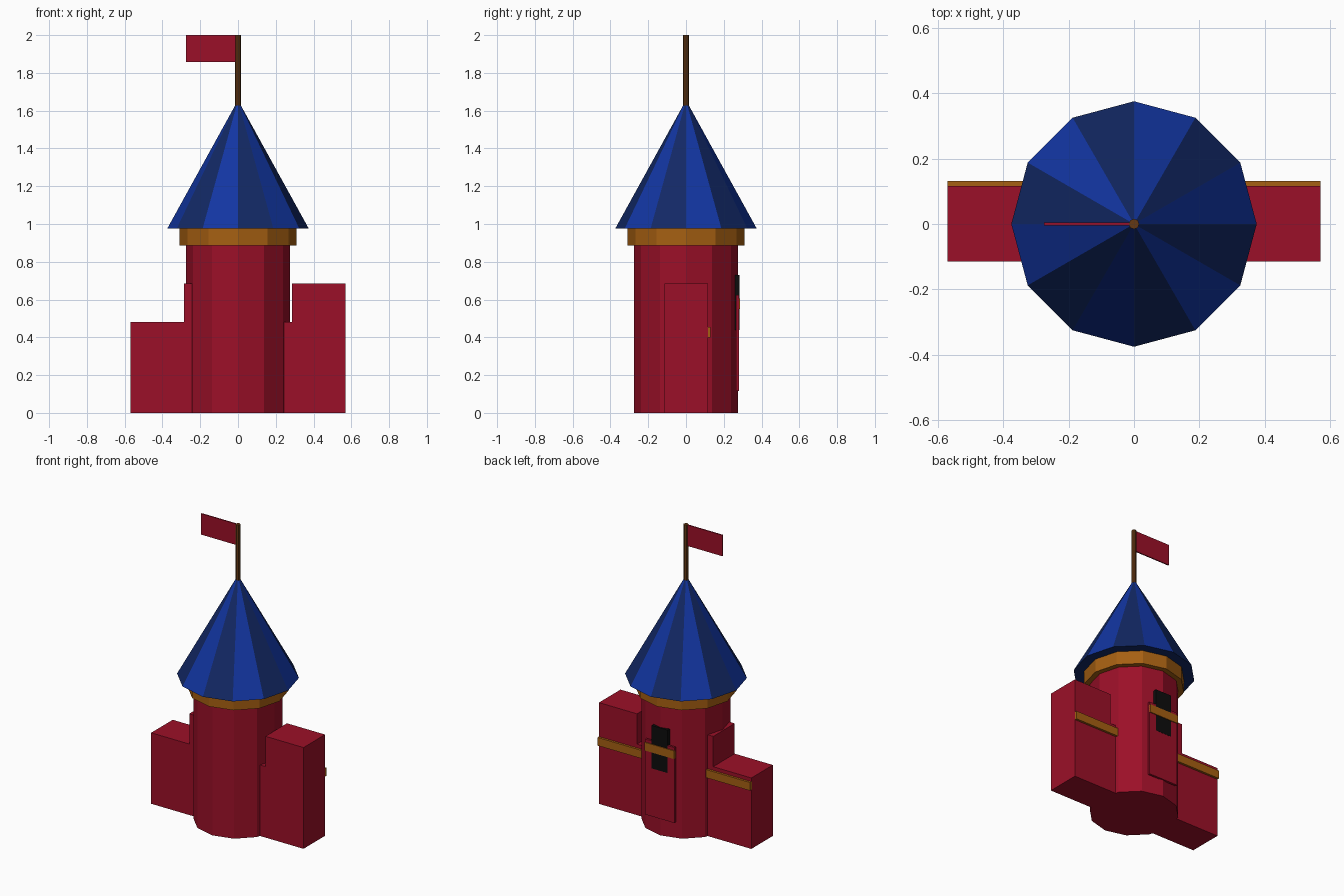
import bpy
import math

cube = bpy.data.objects.get("Cube")
if cube:
    bpy.data.objects.remove(cube, do_unlink=True)


def material(name, r, g, b):
    mat = bpy.data.materials.new(name)
    mat.use_nodes = True
    mat.diffuse_color = (r, g, b, 1)
    bsdf = next(n for n in mat.node_tree.nodes if n.type == 'BSDF_PRINCIPLED')
    bsdf.inputs["Base Color"].default_value = (r, g, b, 1)
    return mat


red = material("crimson", 0.33, 0.005, 0.021)
gold = material("gold_brown", 0.38, 0.115, 0.006)
blue = material("bright_blue", 0.006, 0.036, 0.36)
navy = material("dark_blue", 0.006, 0.021, 0.13)
wood = material("dark_wood", 0.13, 0.04, 0.007)
black = material("black", 0.004, 0.004, 0.004)


def finish(name, *mats):
    obj = bpy.context.object
    obj.name = name
    for mat in mats:
        obj.data.materials.append(mat)
    return obj


def box(name, mat, xs, ys, zs):
    """Box spanning the given (low, high) ranges."""
    spans = (xs, ys, zs)
    bpy.ops.mesh.primitive_cube_add(size=1, location=[sum(s) / 2 for s in spans])
    obj = finish(name, mat)
    for v in obj.data.vertices:
        for i, (low, high) in enumerate(spans):
            v.co[i] *= high - low
    return obj


def prism(name, mats, sides, r_low, r_high, low, high):
    """Upright prism or cone with corners on the axes."""
    bpy.ops.mesh.primitive_cone_add(vertices=sides, radius1=r_low, radius2=r_high,
                                    depth=high - low, location=(0, 0, (low + high) / 2))
    return finish(name, *mats)


# Round tower, collar and flagpole
prism("tower", [red], 12, 0.275, 0.275, 0, 0.93)
prism("collar", [gold], 12, 0.31, 0.31, 0.885, 0.976)
prism("flagpole", [wood], 8, 0.016, 0.016, 1.6, 2)

# Pointed roof with alternating blue panels
roof = prism("roof", [blue, navy], 12, 0.375, 0, 0.975, 1.655)
for face in roof.data.polygons:
    if face.normal.z > 0:
        angle = math.atan2(face.center.y, face.center.x) % math.tau
        face.material_index = int(angle / math.radians(30)) % 2
    else:
        face.material_index = 1

# Flag
box("flag", red, (-0.275, 0), (-0.004, 0.004), (1.858, 2))

# Side wall with two raised blocks and a ledge on the back
depth = (-0.114, 0.116)
box("wall", red, (-0.57, 0.57), depth, (0, 0.48))
for side, start in (("right", -0.285), ("left", 0.285)):
    box(side + "_battlement", red, (start, start + 0.285), depth, (0.47, 0.685))
box("wall_ledge", gold, (-0.57, 0.57), (0.11, 0.131), (0.4, 0.455))

# Door panel, dark window and door ledge on the back
box("door_panel", red, (-0.11, 0.11), (0.266, 0.281), (0.115, 0.625))
box("window", black, (-0.06, 0.06), (0.25, 0.282), (0.44, 0.73))
box("door_ledge", gold, (-0.11, 0.11), (0.268, 0.287), (0.55, 0.605))
